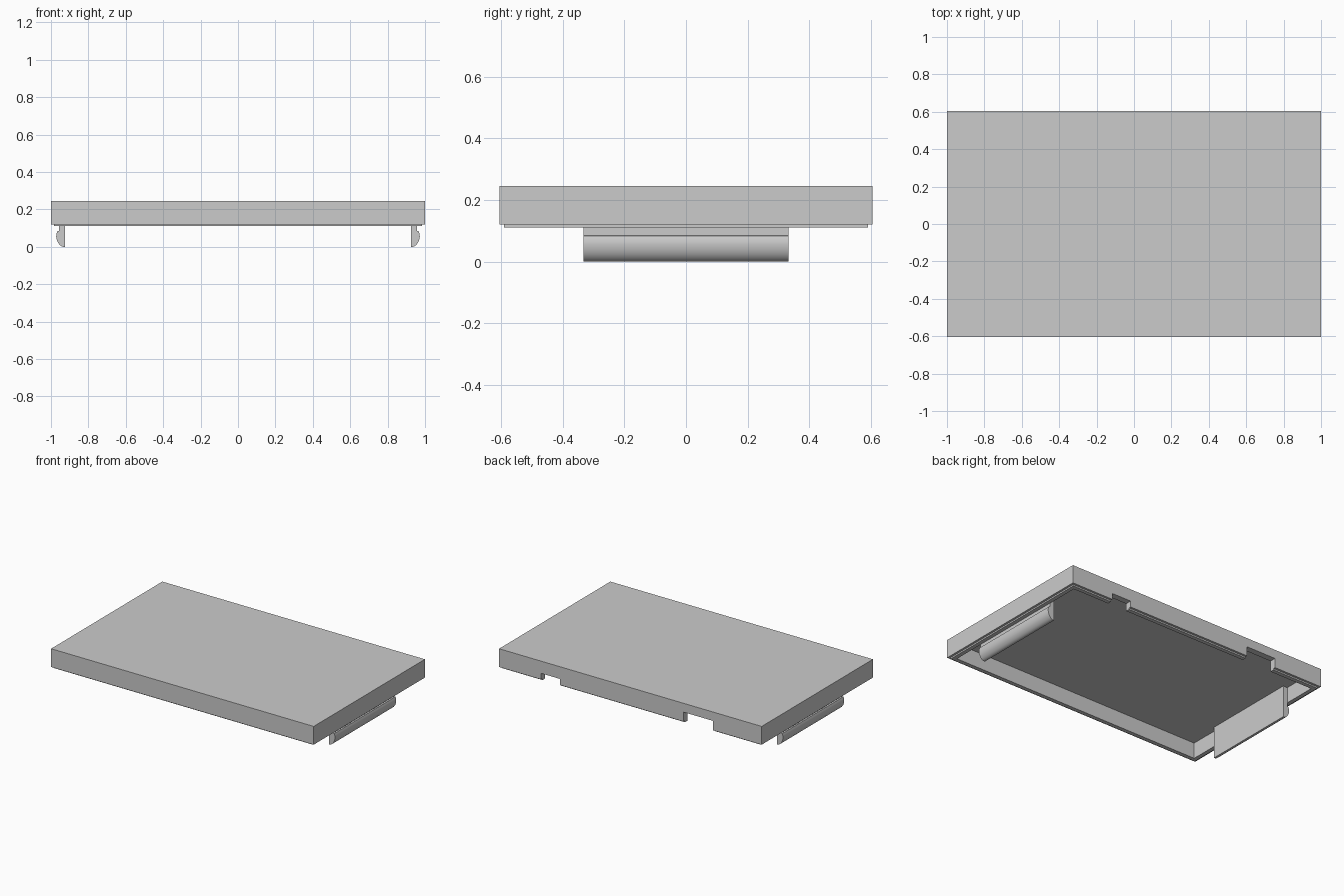
import bpy
import bmesh
from mathutils import Matrix

default = bpy.data.objects.get("Cube")
if default:
    bpy.data.objects.remove(default, do_unlink=True)

# Single flat grey
grey = bpy.data.materials.new("light grey plastic")
grey.use_nodes = True
grey.diffuse_color = (0.6, 0.6, 0.6, 1)
grey.node_tree.nodes["Principled BSDF"].inputs["Base Color"].default_value = (0.6, 0.6, 0.6, 1)

HALF_X, HALF_Y = 1.0, 0.605
RIM_Z, TOP_Z, CEILING_Z, LIP_Z = 0.12, 0.246, 0.218, 0.11
WALL, LIP_INSET = 0.043, 0.015


def add_object(name, bm):
    bmesh.ops.recalc_face_normals(bm, faces=bm.faces)
    mesh = bpy.data.meshes.new(name)
    bm.to_mesh(mesh)
    bm.free()
    mesh.materials.append(grey)
    obj = bpy.data.objects.new(name, mesh)
    bpy.context.collection.objects.link(obj)
    return obj


def box(name, x0, x1, y0, y1, z0, z1):
    bm = bmesh.new()
    centre = Matrix.Translation(((x0 + x1) / 2, (y0 + y1) / 2, (z0 + z1) / 2))
    size = Matrix.Diagonal((x1 - x0, y1 - y0, z1 - z0, 1))
    bmesh.ops.create_cube(bm, size=1, matrix=centre @ size)
    return add_object(name, bm)


# Hollow lid: nested rectangles bridged from the top, down the wall, over the lip, up to the ceiling
def lid():
    bm = bmesh.new()
    levels = [(0, TOP_Z), (0, RIM_Z), (LIP_INSET, RIM_Z), (LIP_INSET, LIP_Z),
              (WALL, LIP_Z), (WALL, CEILING_Z)]
    rings = []
    for inset, z in levels:
        x, y = HALF_X - inset, HALF_Y - inset
        rings.append([bm.verts.new((sx * x, sy * y, z))
                      for sx, sy in ((-1, -1), (1, -1), (1, 1), (-1, 1))])
    for a, b in zip(rings, rings[1:]):
        for i in range(4):
            j = (i + 1) % 4
            bm.faces.new((a[i], a[j], b[j], b[i]))
    bm.faces.new(rings[0])
    bm.faces.new(rings[-1])
    return add_object("lid", bm)


cover = lid()

# Two cable notches through the back wall
for name, x0, x1, depth in (("small_notch_cutter", 0.535, 0.68, 0.042),
                            ("large_notch_cutter", -0.63, -0.405, 0.065)):
    cutter = box(name, x0, x1, HALF_Y - WALL - 0.02, HALF_Y + 0.05, 0.05, RIM_Z + depth)
    cutter.hide_render = True
    cutter.hide_viewport = True
    cutter.display_type = 'WIRE'
    cut = cover.modifiers.new(name, 'BOOLEAN')
    cut.operation = 'DIFFERENCE'
    cut.solver = 'EXACT'
    cut.object = cutter


# Snap clip: hooked profile with a rounded outer nose, extruded along y
def clip(name, side):
    profile = [(0.925, CEILING_Z + 0.005), (0.958, CEILING_Z + 0.005), (0.958, 0.085),
               (0.966, 0.083), (0.971, 0.07), (0.972, 0.055), (0.969, 0.038),
               (0.963, 0.023), (0.953, 0.01), (0.942, 0.002), (0.934, 0.0), (0.925, 0.0)]
    bm = bmesh.new()
    face = bm.faces.new([bm.verts.new((side * x, -0.333, z)) for x, z in profile])
    extruded = bmesh.ops.extrude_face_region(bm, geom=[face])
    moved = [v for v in extruded["geom"] if isinstance(v, bmesh.types.BMVert)]
    bmesh.ops.translate(bm, verts=moved, vec=(0, 0.666, 0))
    obj = add_object(name, bm)
    bpy.ops.object.select_all(action='DESELECT')
    obj.select_set(True)
    bpy.context.view_layer.objects.active = obj
    bpy.ops.object.shade_smooth_by_angle(angle=0.7)


clip("left_clip", 1)
clip("right_clip", -1)
